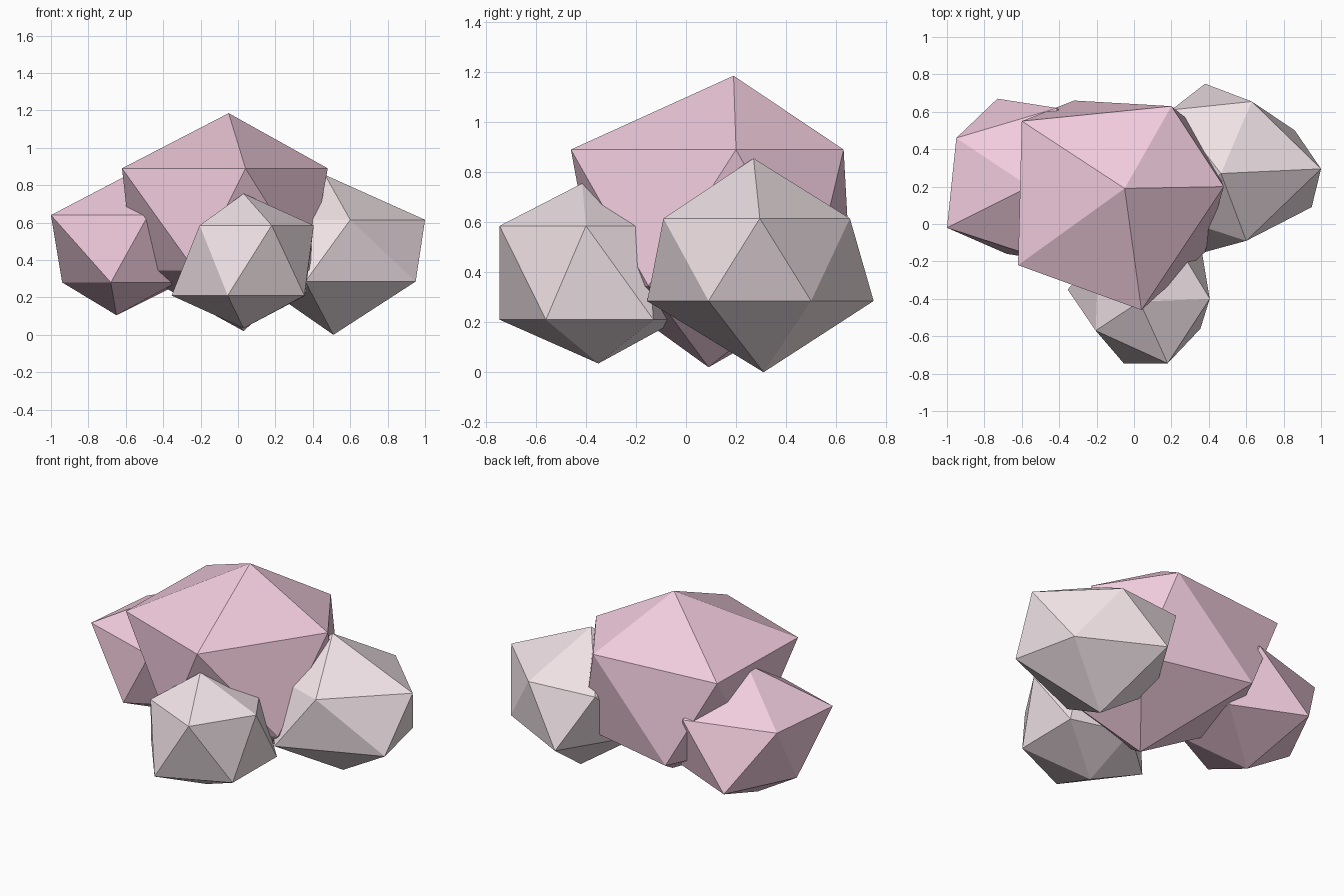
import bpy
import bmesh

if "Cube" in bpy.data.objects:
    bpy.data.objects.remove(bpy.data.objects["Cube"])


def material(name, rgb):
    m = bpy.data.materials.new(name)
    m.diffuse_color = (*rgb, 1)
    m.use_nodes = True
    m.node_tree.nodes["Principled BSDF"].inputs["Base Color"].default_value = m.diffuse_color
    return m


def lump(name, mat, top, upper_z, upper, lower_z, lower, bottom):
    """Irregular 20-sided lump: two staggered five-point rings and two poles.
    lower[i] sits between upper[i] and upper[i + 1], counter-clockwise."""
    bm = bmesh.new()
    t, b = bm.verts.new(top), bm.verts.new(bottom)
    u = [bm.verts.new((x, y, upper_z)) for x, y in upper]
    l = [bm.verts.new((x, y, lower_z)) for x, y in lower]
    for i in range(5):
        j = (i + 1) % 5
        bm.faces.new((t, u[i], u[j]))
        bm.faces.new((u[i], l[i], u[j]))
        bm.faces.new((l[i], l[j], u[j]))
        bm.faces.new((b, l[j], l[i]))
    bmesh.ops.recalc_face_normals(bm, faces=bm.faces)
    mesh = bpy.data.meshes.new(name)
    bm.to_mesh(mesh)
    bm.free()
    mesh.materials.append(mat)
    obj = bpy.data.objects.new(name, mesh)
    bpy.context.collection.objects.link(obj)
    return obj


pink = material("pink", (0.88, 0.6, 0.72))
pale = material("pale_pink", (0.87, 0.76, 0.79))

# Large central lump
lump("main_lump", pink, (-0.05, 0.19, 1.185),
     0.89, [(0.48, 0.20), (0.20, 0.63), (-0.60, 0.55), (-0.62, -0.22), (0.04, -0.46)],
     0.345, [(0.36, 0.50), (-0.32, 0.66), (-0.56, 0.15), (-0.23, -0.36), (0.38, -0.15)],
     (0.03, 0.09, 0.02))

# Left lump
lump("left_lump", pink, (-0.56, 0.20, 0.87),
     0.64, [(-0.22, 0.20), (-0.41, 0.62), (-0.95, 0.46), (-1.00, -0.02), (-0.48, -0.19)],
     0.28, [(-0.30, 0.48), (-0.73, 0.67), (-0.94, 0.25), (-0.68, -0.16), (-0.33, 0.02)],
     (-0.65, 0.22, 0.105))

# Front lump
lump("front_lump", pale, (0.03, -0.415, 0.755),
     0.585, [(0.405, -0.40), (0.26, -0.16), (-0.19, -0.18), (-0.205, -0.57), (0.18, -0.745)],
     0.21, [(0.36, -0.13), (0.0, -0.03), (-0.355, -0.35), (-0.055, -0.745), (0.355, -0.56)],
     (0.03, -0.35, 0.035))

# Right lump
lump("right_lump", pale, (0.465, 0.27, 0.855),
     0.615, [(1.00, 0.295), (0.63, 0.655), (0.20, 0.61), (0.20, 0.04), (0.60, -0.09)],
     0.285, [(0.86, 0.50), (0.38, 0.75), (0.10, 0.30), (0.36, -0.155), (0.95, 0.09)],
     (0.51, 0.31, 0.0))
